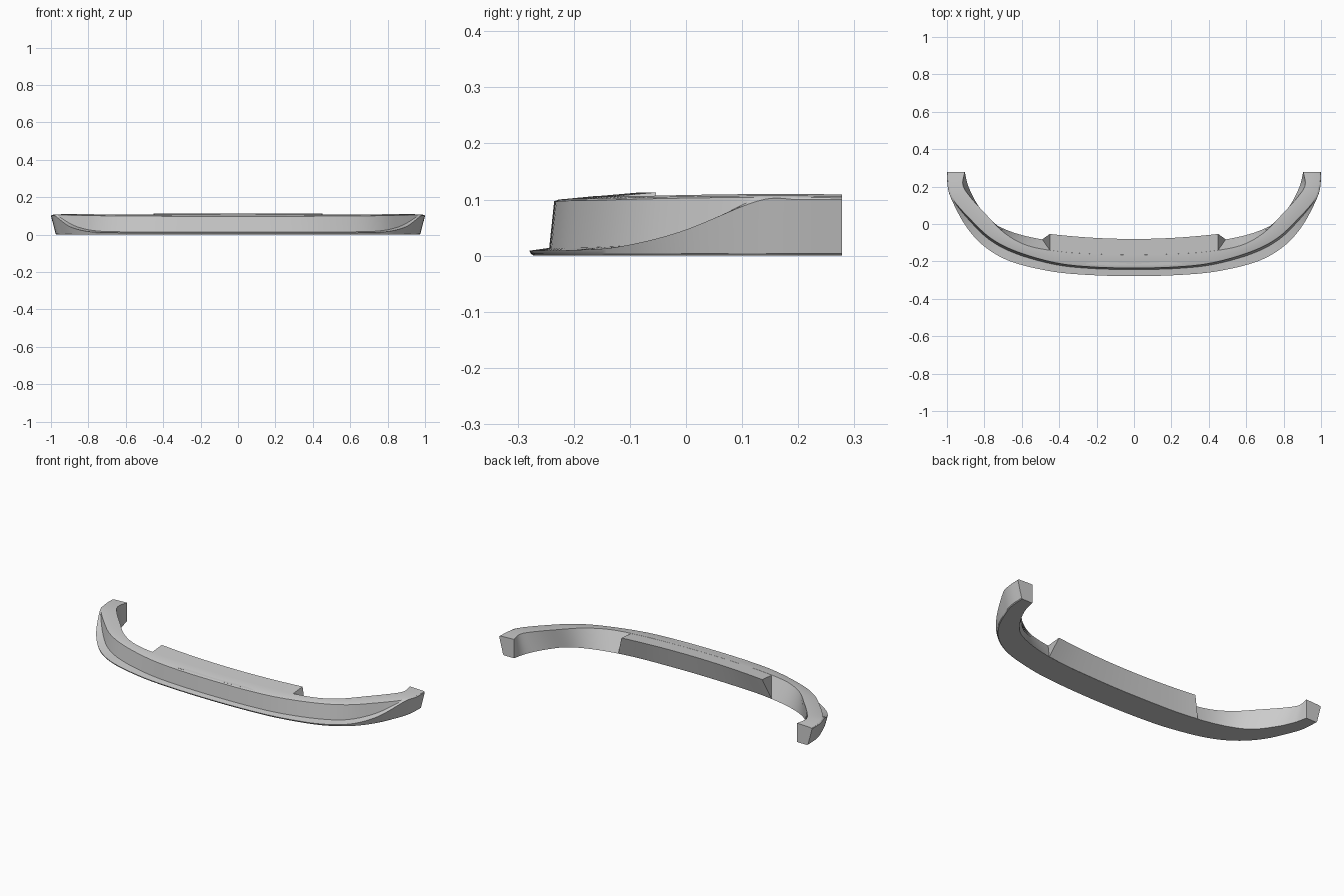
import bpy, bmesh, math
from mathutils import Vector

if "Cube" in bpy.data.objects:
    bpy.data.objects.remove(bpy.data.objects["Cube"])

# Right half guide curves in plan, from the centre to the rear tip
OUTER = [(0, -.279), (.25, -.272), (.45, -.252), (.66, -.20), (.80, -.12), (.90, -.01), (.975, .13), (.996, .20), (1, .278)]
WALL = [(0, -.235), (.23, -.229), (.42, -.207), (.62, -.15), (.76, -.08), (.87, .02), (.967, .13), (.992, .20), (.998, .278)]
TOP_IN = [(0, -.165), (.22, -.16), (.40, -.147), (.57, -.115), (.69, -.05), (.79, .05), (.88, .15), (.915, .21), (.905, .278)]
BOT_IN = [(0, -.11), (.20, -.106), (.38, -.097), (.53, -.075), (.66, -.04), (.765, .015), (.84, .11), (.885, .20), (.905, .278)]
LIP_H = [(.009,), (.009,), (.009,), (.010,), (.016,), (.043,), (.098,), (.100,), (.100,)]
TOP_Z = [(.099,), (.099,), (.100,), (.101,), (.103,), (.105,), (.106,), (.106,), (.105,)]


def spline(pts, t):
    """Catmull-Rom point at station t, mirrored across the centre."""
    n = len(pts) - 1
    i = min(int(t), n - 1)
    u = t - i
    p1, p2 = Vector(pts[i] + (0,) * (2 - len(pts[i]))), Vector(pts[i + 1] + (0,) * (2 - len(pts[i + 1])))
    p0 = pts[i - 1] if i else ((-pts[1][0],) + pts[1][1:] if len(pts[0]) > 1 else pts[1])
    p3 = pts[i + 2] if i + 2 <= n else tuple(2 * a - b for a, b in zip(pts[n], pts[n - 1]))
    p0, p3 = Vector(tuple(p0) + (0,) * (2 - len(p0))), Vector(tuple(p3) + (0,) * (2 - len(p3)))
    return .5 * (2 * p1 + (p2 - p0) * u + (2 * p0 - 5 * p1 + 4 * p2 - p3) * u * u + (3 * p1 - p0 - 3 * p2 + p3) * u ** 3)


def loft(name, sections):
    """Skin closed sections, cap the outer end and mirror across x."""
    bm = bmesh.new()
    rings = [[bm.verts.new(p) for p in s] for s in sections]
    k = len(rings[0])
    for a, b in zip(rings, rings[1:]):
        for j in range(k):
            bm.faces.new((a[j], a[(j + 1) % k], b[(j + 1) % k], b[j]))
    bm.faces.new(rings[-1])
    bmesh.ops.recalc_face_normals(bm, faces=bm.faces)
    # open shell: make sure the lowest-facing side points down
    low = min(bm.faces, key=lambda f: f.calc_center_median().z)
    if low.normal.z > .5:
        bmesh.ops.reverse_faces(bm, faces=bm.faces)
    me = bpy.data.meshes.new(name)
    bm.to_mesh(me)
    bm.free()
    ob = bpy.data.objects.new(name, me)
    bpy.context.collection.objects.link(ob)
    mod = ob.modifiers.new("mirror", 'MIRROR')
    mod.use_clip = True
    bpy.ops.object.select_all(action='DESELECT')
    ob.select_set(True)
    bpy.context.view_layer.objects.active = ob
    bpy.ops.object.modifier_apply(modifier="mirror")
    bpy.ops.object.shade_smooth_by_angle(angle=math.radians(30))
    return ob


def body_section(t):
    o, w, ti, bi = (spline(c, t) for c in (OUTER, WALL, TOP_IN, BOT_IN))
    h, zt = spline(LIP_H, t).x, spline(TOP_Z, t).x
    inward = (bi - o).normalized()
    low = o + inward * .025 * h / .1
    base = w.lerp(o, .2)
    inner = (ti - w).normalized()
    zb = min(h + .005, zt - .003)
    return [(*bi, 0), (*(low + inward * .005), 0), (*low, .004), (*o, h),
            (*base, zb), (*w, max(zb + .001, zt - .002)),
            (*(w + inner * .008), zt + .001), (*ti, max(zt + .004, .106))]


# Curved body with front lip, recessed wall and rising flanks
STEPS = 64
body = loft("bumper_body", [body_section(8 * i / STEPS) for i in range(STEPS + 1)])


def y_at(curve, x):
    """Plan y of a guide curve at a given x."""
    a, b = 0, 8
    for _ in range(30):
        m = (a + b) / 2
        a, b = (m, b) if spline(curve, m).x < x else (a, m)
    return spline(curve, a).y


def shelf_section(s):
    x, xb = .45 * s, .49 * s
    front, back = y_at(WALL, x) + .012, -.08 + .027 * s * s
    return [(x, front, .1005), (x, back, .113), (xb, y_at(BOT_IN, xb) + .001, .001),
            (x, y_at(BOT_IN, x) - .03, .001)]


# Raised centre mounting shelf overhanging the rear
shelf = loft("centre_shelf", [shelf_section(i / 16) for i in range(17)])
